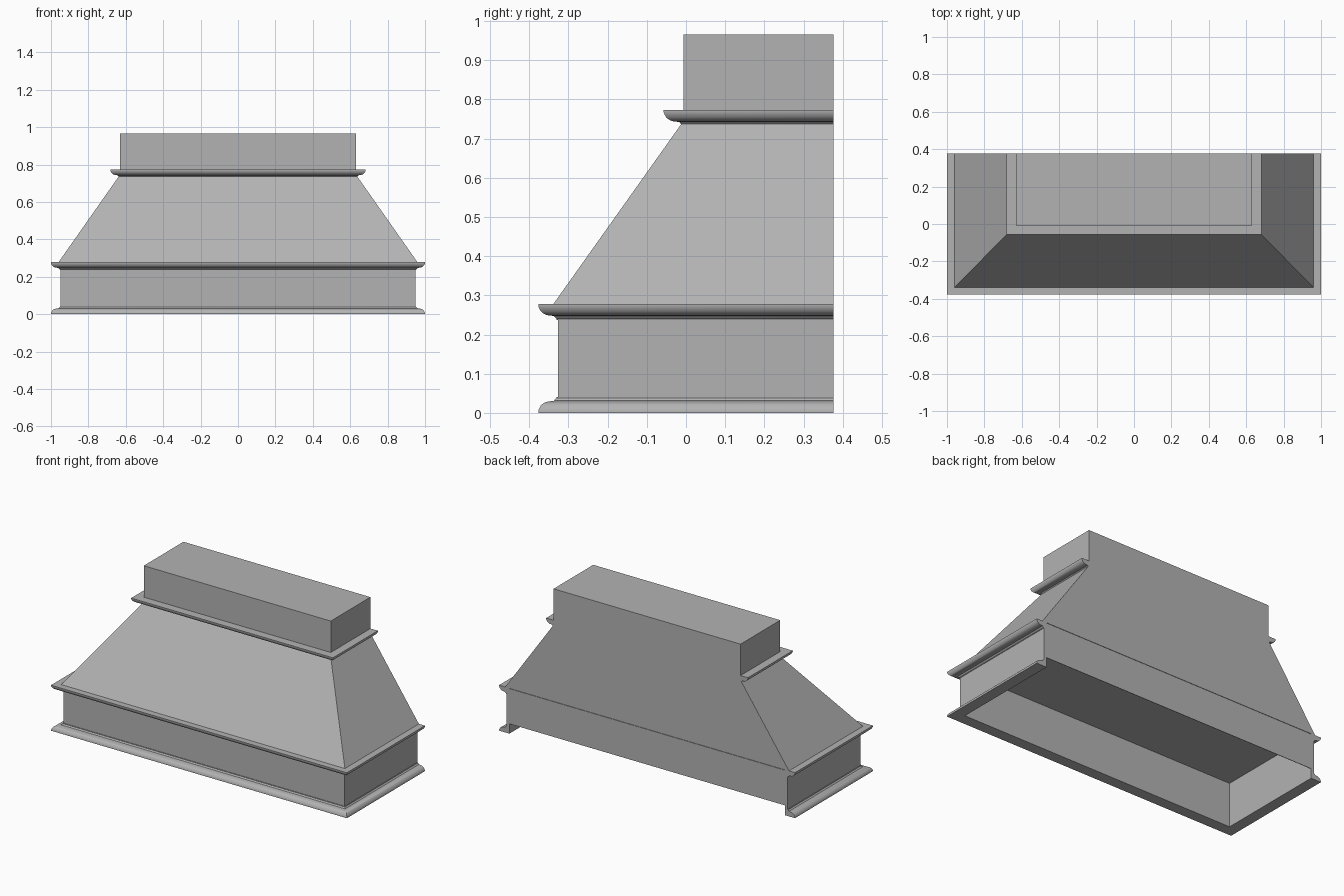
import bpy, bmesh, math

if "Cube" in bpy.data.objects:
    bpy.data.objects.remove(bpy.data.objects["Cube"])

BACK = 0.376      # flat wall side
FRONT = -0.327    # front of the lower box
WALL = 0.019

grey = bpy.data.materials.new("plain grey")
grey.diffuse_color = (0.45, 0.45, 0.45, 1)
grey.use_nodes = True
grey.node_tree.nodes["Principled BSDF"].inputs["Base Color"].default_value = grey.diffuse_color


def finish(name, bm, smooth=False):
    bmesh.ops.recalc_face_normals(bm, faces=bm.faces)
    me = bpy.data.meshes.new(name)
    bm.to_mesh(me)
    bm.free()
    me.materials.append(grey)
    ob = bpy.data.objects.new(name, me)
    bpy.context.collection.objects.link(ob)
    if smooth:
        bpy.ops.object.select_all(action='DESELECT')
        ob.select_set(True)
        bpy.context.view_layer.objects.active = ob
        bpy.ops.object.shade_smooth_by_angle(angle=math.radians(30))
    return ob


def ring(bm, hx, front, z, back=BACK):
    return [bm.verts.new(p) for p in
            ((hx, back, z), (hx, front, z), (-hx, front, z), (-hx, back, z))]


def loft(name, levels):
    """Closed solid through rectangular rings."""
    bm = bmesh.new()
    rings = [ring(bm, *lv) for lv in levels]
    for a, b in zip(rings, rings[1:]):
        for i in range(4):
            j = (i + 1) % 4
            bm.faces.new((a[i], a[j], b[j], b[i]))
    bm.faces.new(rings[0])
    bm.faces.new(rings[-1])
    return finish(name, bm)


def trim(name, hx, front, profile):
    """Mitred moulding around the two sides and the front, capped at the wall."""
    bm = bmesh.new()
    rings = [ring(bm, hx + o, front - o, z) for o, z in profile]
    for k, a in enumerate(rings):
        b = rings[(k + 1) % len(rings)]
        for i in range(3):
            bm.faces.new((a[i], a[i + 1], b[i + 1], b[i]))
    bm.faces.new([r[0] for r in rings])
    bm.faces.new([r[3] for r in rings])
    return finish(name, bm, True)


# rounded moulding profile: (offset outwards, height above the wide edge)
curve = [(0.05, 0.0), (0.05, 0.006)]
for i in range(1, 7):
    t = math.radians(90 * i / 6)
    curve.append((0.016 + 0.032 * math.cos(t), 0.007 + 0.023 * math.sin(t)))
curve += [(0.010, 0.031), (0.006, 0.036), (0.003, 0.038), (0.003, 0.041), (0.0, 0.041)]


def flipped(top):
    return [(-WALL, top)] + [(o, top - z) for o, z in curve] + [(-WALL, top - 0.041)]


# lower box, hollow from below
loft("lower_box", [
    (0.931, FRONT + WALL, 0.27, BACK - 0.003),
    (0.931, FRONT + WALL, 0.06, BACK - 0.003),
    (0.95, FRONT, 0.06),
    (0.95, FRONT, 0.275)])

# sloped canopy and chimney box
loft("sloped_canopy", [(0.96, FRONT - 0.012, 0.277), (0.635, -0.010, 0.74)])
loft("chimney_box", [(0.632, -0.007, 0.735), (0.632, -0.007, 0.965)])

# mouldings
trim("bottom_trim", 0.95, FRONT, [(-WALL, 0)] + curve + [(0, 0.06), (-WALL, 0.06)])
trim("middle_trim", 0.95, FRONT, flipped(0.278))
trim("top_trim", 0.632, -0.007, flipped(0.773))
